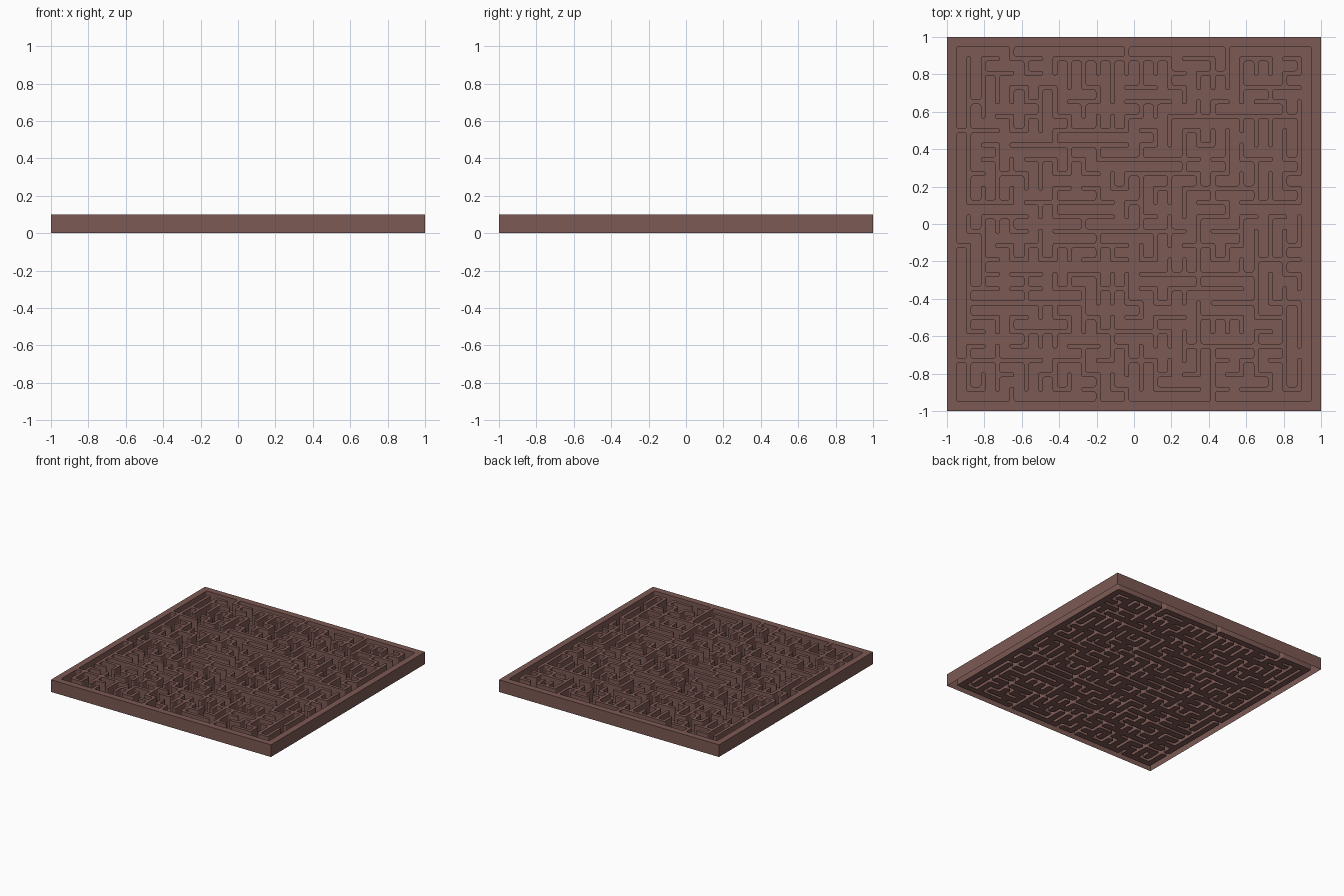
import bpy, bmesh, math, random
from mathutils import Vector

if "Cube" in bpy.data.objects:
    bpy.data.objects.remove(bpy.data.objects["Cube"])

N, PITCH, HALF, HEIGHT, RADIUS = 25, 0.0768, 0.0125, 0.1, 0.011

# Main maze walls: start node (column, row from top), then moves; the rest is grown
STROKES = ("0,6 R1 D5;0,14 R1 D6;0,22 R1 D2;4,0 D1;12,0 D2;19,0 D2;4,25 U1;10,25 U1;"
           "12,25 U1;18,25 U4 R5;1,1 D4;1,12 D1 R1 D4;1,18 R8 D2;9,1 R5;7,6 R4;6,7 R4;"
           "11,8 R4;12,9 R5;16,5 R7;7,13 R5;7,14 R5;16,10 R5;20,11 R4;10,20 R5;24,5 D3")
STEP = {"U": (0, -1), "D": (0, 1), "L": (-1, 0), "R": (1, 0)}
walls, parent = set(), {}


def find(n):
    # the whole frame counts as one node
    n = "frame" if n[0] in (0, N) or n[1] in (0, N) else n
    while parent.get(n, n) != n:
        n = parent[n]
    return n


def add_wall(a, b):
    # tile between the nodes becomes solid, unless it would close a corridor off
    ra, rb = find(a), find(b)
    if ra != rb:
        if ra == "frame":
            ra, rb = rb, ra
        parent[ra] = rb
        walls.add((a[0] + b[0], a[1] + b[1]))


for stroke in STROKES.split(";"):
    start, *moves = stroke.split()
    n = tuple(int(v) for v in start.split(","))
    for m in moves:
        for _ in range(int(m[1:])):
            nxt = (n[0] + STEP[m[0]][0], n[1] + STEP[m[0]][1])
            add_wall(n, nxt)
            n = nxt

# Smaller walls complete the maze so every node carries a wall
random.seed(7)
spare = [((i, j), (i + dx, j + dy)) for i in range(1, N) for j in range(1, N)
         for dx, dy in ((1, 0), (0, 1)) if i + dx < N and j + dy < N]
random.shuffle(spare)
for a, b in spare:
    add_wall(a, b)


def coord(t):
    # border t of the tile grid: thin wall tiles alternate with corridor tiles
    return (t // 2 - N / 2) * PITCH + (HALF if t % 2 else -HALF)


# Corridor outline: directed tile borders, with the shared ones cancelled
edges = set()
for tx in range(1, 2 * N):
    for ty in range(1, 2 * N):
        solid = (tx % 2 == 0 and ty % 2 == 0) or (tx, ty) in walls
        if not solid:
            c = [(tx, ty), (tx, ty + 1), (tx + 1, ty + 1), (tx + 1, ty)]
            for p, q in zip(c, c[1:] + c[:1]):
                if (q, p) in edges:
                    edges.remove((q, p))
                else:
                    edges.add((p, q))
follow = dict(sorted(edges))


def rounded(points):
    # drop straight points and fillet each corner
    pts = [Vector((coord(x), -coord(y))) for x, y in points]
    out = []
    for k, p in enumerate(pts):
        da = (pts[k - 1] - p).normalized()
        db = (pts[(k + 1) % len(pts)] - p).normalized()
        if abs(da.dot(db)) < 0.5:
            c = p + RADIUS * (da + db)
            for s in range(5):
                t = s * math.pi / 8
                out.append(c - RADIUS * (db * math.cos(t) + da * math.sin(t)))
    return out


loops = []
while follow:
    cur, chain = next(iter(follow)), []
    while cur in follow:
        chain.append(cur)
        cur = follow.pop(cur)
    loop = rounded(chain)
    area = sum(a.x * b.y - a.y * b.x for a, b in zip(loop, loop[1:] + loop[:1]))
    loops.append(loop if area > 0 else loop[::-1])

bm = bmesh.new()


def upright(pts, inward):
    # vertical band along a closed outline; returns lower and upper edges
    lo = [bm.verts.new((p[0], p[1], 0)) for p in pts]
    hi = [bm.verts.new((p[0], p[1], HEIGHT)) for p in pts]
    low, high = [], []
    for k in range(len(pts)):
        m = (k + 1) % len(pts)
        quad = [lo[k], lo[m], hi[m], hi[k]]
        bm.faces.new(quad[::-1] if inward else quad)
        low.append(bm.edges.get((lo[k], lo[m])))
        high.append(bm.edges.get((hi[k], hi[m])))
    return low, high


def fill(border):
    # flat filled surface facing up
    made = bmesh.ops.triangle_fill(bm, edges=border, use_beauty=True,
                                   normal=(0, 0, 1))["geom"]
    for f in made:
        if isinstance(f, bmesh.types.BMFace):
            f.normal_update()
            if f.normal.z < 0:
                f.normal_flip()


# Outer frame, corridor walls, floor and wall tops; walls stay hollow below
_, top_border = upright([(-1, -1), (1, -1), (1, 1), (-1, 1)], False)
for loop in loops:
    low, high = upright(loop, True)
    fill(low)
    top_border += high
fill(top_border)

mesh = bpy.data.meshes.new("maze_board")
bm.to_mesh(mesh)
bm.free()
board = bpy.data.objects.new("maze_board", mesh)
bpy.context.collection.objects.link(board)
brown = bpy.data.materials.new("brown")
brown.diffuse_color = (0.2, 0.1, 0.088, 1)
brown.use_nodes = True
brown.node_tree.nodes["Principled BSDF"].inputs["Base Color"].default_value = brown.diffuse_color
mesh.materials.append(brown)
bpy.context.view_layer.objects.active = board
board.select_set(True)
bpy.ops.object.shade_smooth_by_angle(angle=math.radians(35))
